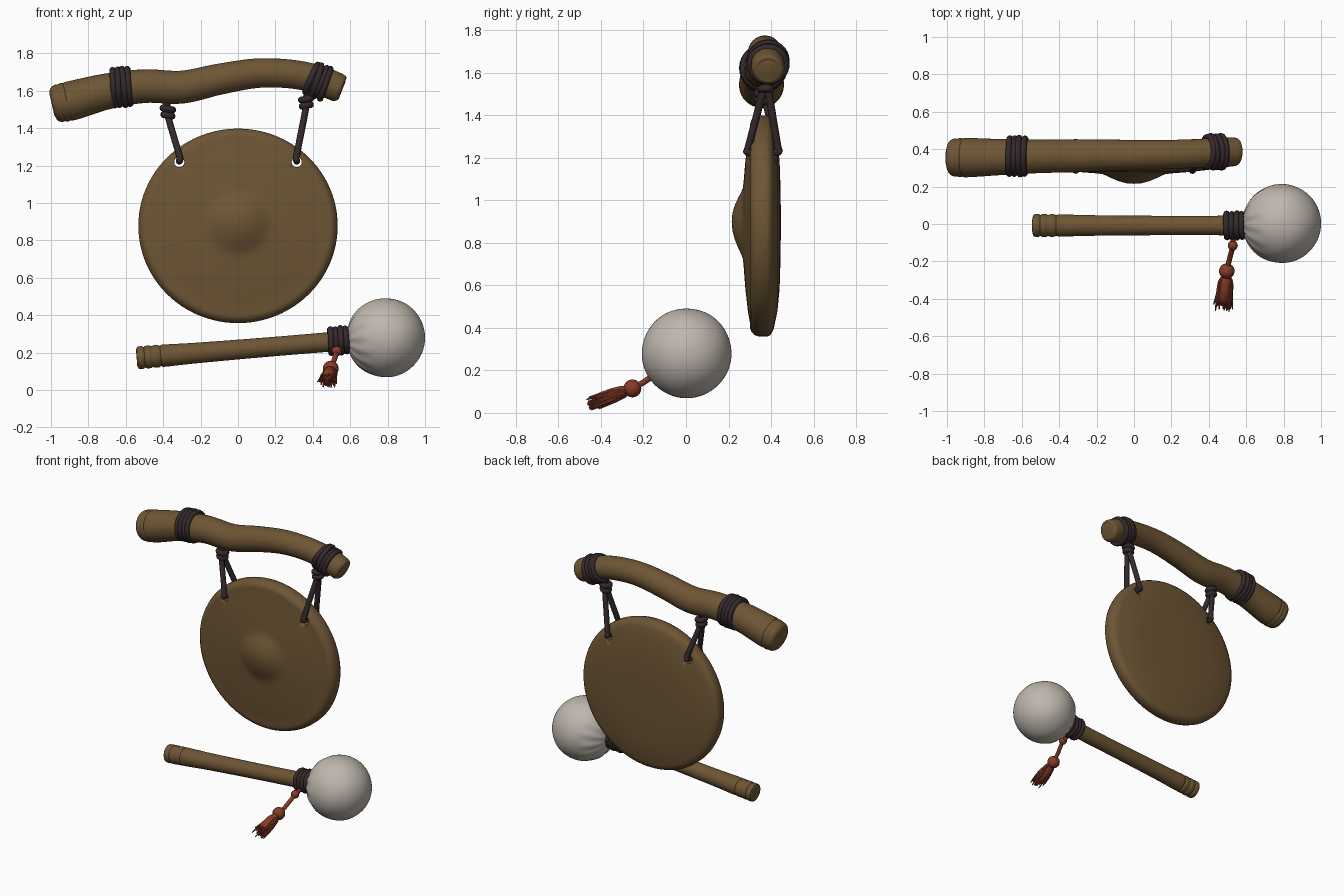
import bpy, bmesh, math, random
from mathutils import Vector

if "Cube" in bpy.data.objects:
    bpy.data.objects.remove(bpy.data.objects["Cube"])

random.seed(4)


def material(name, rgb):
    m = bpy.data.materials.new(name)
    m.diffuse_color = (*rgb, 1)
    m.use_nodes = True
    m.node_tree.nodes["Principled BSDF"].inputs["Base Color"].default_value = m.diffuse_color
    return m


BRONZE = material("brown_wood_and_bronze", (0.155, 0.092, 0.035))
CORD = material("dark_cord", (0.034, 0.022, 0.024))
FELT = material("pale_felt", (0.52, 0.47, 0.42))
RED = material("red_tassel", (0.24, 0.045, 0.02))


def smooth_path(pts, steps):
    """Catmull-Rom through points of any dimension."""
    p = [Vector(q) for q in pts]
    p = [2 * p[0] - p[1]] + p + [2 * p[-1] - p[-2]]
    out = []
    for a, b, c, d in zip(p, p[1:], p[2:], p[3:]):
        for s in range(steps):
            t = s / steps
            out.append(0.5 * (2 * b + (c - a) * t + (2 * a - 5 * b + 4 * c - d) * t * t
                              + (3 * b - a - 3 * c + d) * t ** 3))
    return out + [p[-2]]


def sweep(bm, pts, sides=12, axis=None, factor=None):
    """Round tube through (x, y, z, radius) points; a fixed axis makes it a lathe."""
    pos = [Vector(p[:3]) for p in pts]
    n, rings = None, []
    for i, p in enumerate(pts):
        t = axis or (pos[min(i + 1, len(pos) - 1)] - pos[max(i - 1, 0)]).normalized()
        if n is None:
            n = t.orthogonal()
        n = (n - t * n.dot(t)).normalized()
        b = t.cross(n)
        ring = []
        for k in range(sides):
            a = math.tau * k / sides
            r = p[3] * (factor(i / (len(pts) - 1), a) if factor else 1)
            ring.append(bm.verts.new(pos[i] + (n * math.cos(a) + b * math.sin(a)) * r))
        rings.append(ring)
    for u, v in zip(rings, rings[1:]):
        for k in range(sides):
            j = (k + 1) % sides
            bm.faces.new((u[k], u[j], v[j], v[k]))
    bm.faces.new(rings[0][::-1])
    bm.faces.new(rings[-1])


def torus(bm, centre, axis, R, r, n=32, m=10):
    axis = Vector(axis).normalized()
    u = axis.orthogonal().normalized()
    v = axis.cross(u)
    g = []
    for i in range(n):
        a = math.tau * i / n
        d = u * math.cos(a) + v * math.sin(a)
        g.append([bm.verts.new(Vector(centre) + d * (R + r * math.cos(math.tau * j / m))
                               + axis * r * math.sin(math.tau * j / m)) for j in range(m)])
    for i in range(n):
        h = (i + 1) % n
        for j in range(m):
            k = (j + 1) % m
            bm.faces.new((g[i][j], g[h][j], g[h][k], g[i][k]))


def ball(bm, c, r):
    sweep(bm, [(c[0], c[1], c[2] - r * math.cos(math.pi * i / 12), max(r * math.sin(math.pi * i / 12), 0.0005))
               for i in range(13)], 16, Vector((0, 0, 1)))


def finish(name, bm, mat, angle=40):
    bmesh.ops.recalc_face_normals(bm, faces=bm.faces)
    me = bpy.data.meshes.new(name)
    bm.to_mesh(me)
    bm.free()
    me.materials.append(mat)
    ob = bpy.data.objects.new(name, me)
    bpy.context.collection.objects.link(ob)
    bpy.ops.object.select_all(action='DESELECT')
    ob.select_set(True)
    bpy.context.view_layer.objects.active = ob
    bpy.ops.object.shade_smooth_by_angle(angle=math.radians(angle))
    return ob


def carve(pts, grooves, depth=0.007):
    """Cut thin grooves around a swept stick at given x positions."""
    for p in pts:
        p[3] -= sum(depth * math.exp(-((p[0] - g) / 0.006) ** 2) for g in grooves)
    return pts


# Curved carrying beam
bm = bmesh.new()
beam = smooth_path([(-0.995, .355, 1.525, .06), (-0.982, .355, 1.528, .09), (-0.95, .355, 1.535, .103),
                    (-0.88, .355, 1.55, .105), (-0.7, .358, 1.597, .096), (-0.5, .362, 1.625, .09),
                    (-0.3, .365, 1.62, .088), (-0.1, .368, 1.662, .083), (0.1, .37, 1.694, .079),
                    (0.28, .375, 1.69, .077), (0.42, .382, 1.663, .077), (0.5, .385, 1.632, .078),
                    (0.538, .386, 1.615, .076), (0.553, .386, 1.608, .066), (0.558, .386, 1.606, .045)], 14)
sweep(bm, carve(beam, (-0.945, -0.915), .004), 36)
finish("beam", bm, BRONZE)

# Gong disc with raised boss, lathed front to back around y
profile = [(.0005, .215), (.04, .218), (.08, .229), (.115, .244), (.145, .259), (.165, .267), (.2, .271),
           (.3, .279), (.4, .291), (.465, .302), (.48, .302), (.495, .306), (.512, .322), (.52, .345),
           (.52, .38), (.512, .397), (.49, .41), (.475, .414), (.4, .43), (.3, .44), (.15, .445), (.0005, .446)]
bm = bmesh.new()
sweep(bm, [(0, y, 0, r) for r, y in profile], 96, Vector((0, 1, 0)))
for v in bm.verts:
    r = math.hypot(v.co.x, v.co.z)
    v.co.x *= 1.025
    v.co.z += 0.878 + 0.022 * max(0, 1 - r / 0.4)
gong = finish("gong", bm, BRONZE)

# Drill the two hanging holes
bm = bmesh.new()
for s in (-1, 1):
    sweep(bm, [(s * .314, .2, 1.219, .027), (s * .314, .55, 1.219, .027)], 20)
drill = finish("hole_cutter", bm, CORD)
drill.hide_render = True
mod = gong.modifiers.new("holes", 'BOOLEAN')
mod.operation = 'DIFFERENCE'
mod.object = drill
bpy.context.view_layer.objects.active = gong
bpy.ops.object.modifier_apply(modifier=mod.name)
bpy.data.objects.remove(drill)

# Hanging cords: a loop through each hole, gathered by a knot
for name, s, kx, ky, kz in (("left_cord", -1, -.375, .362, 1.487), ("right_cord", 1, .365, .375, 1.54)):
    bm = bmesh.new()
    hx = s * .314
    loop = [(kx, ky - .008, kz + .03, .018), (kx, ky - .012, kz - .02, .018), (hx, .295, 1.255, .018),
            (hx, .288, 1.228, .018), (hx, .315, 1.224, .018), (hx, .40, 1.224, .018),
            (hx, .434, 1.228, .018), (hx, .43, 1.255, .018), (kx, ky + .012, kz - .02, .018),
            (kx, ky + .008, kz + .03, .018)]
    sweep(bm, smooth_path(loop, 6), 12)
    for dz, R in ((-.018, .022), (.016, .026)):
        torus(bm, (kx, ky, kz + dz), (-s * .2, 0, 1), R, .019, 24)
    sweep(bm, [(kx, ky, kz, .02), (kx + s * .01, ky, kz + .08, .02)], 12)
    finish(name, bm, CORD)


def wrap(name, centre, axis, R, r, count, pitch, slant=0.0):
    """Row of cord turns around a stick."""
    bm = bmesh.new()
    axis = Vector(axis).normalized()
    for i in range(count):
        wobble = Vector((0, random.uniform(-slant, slant), random.uniform(-slant, slant)))
        torus(bm, Vector(centre) + axis * (i - (count - 1) / 2) * pitch,
              axis + wobble, R + random.uniform(-.003, .003), r)
    return finish(name, bm, CORD)


wrap("left_beam_wrap", (-.625, .363, 1.62), (1, 0, .08), .095, .017, 4, .027, .03)
wrap("right_beam_wrap", (.43, .386, 1.652), (.93, 0, -.36), .082, .017, 4, .026, .08)

# Mallet handle with grooved grip
bm = bmesh.new()


def on_axis(x):
    return 0.172 + (x + 0.54) * 0.083


grip = [(-.542, .04), (-.537, .054), (-.52, .061), (-.4, .06), (-.2, .055), (.2, .052), (.6, .053)]
grip = smooth_path([(x, -.008, on_axis(x), r) for x, r in grip], 24)
sweep(bm, carve(grip, (-.5, -.458, -.415), .006), 28)
finish("mallet_handle", bm, BRONZE)

# Padded mallet head, pleated where it is gathered at the neck
axis = Vector((1, 0, .083)).normalized()
centre = Vector((.79, .003, .28))
head = [(*(centre - axis * .21 * math.cos(t)), max(.0005, .211 * math.sin(t)))
        for t in [.3 + (math.pi - .3) * i / 40 for i in range(41)]]
bm = bmesh.new()
sweep(bm, head, 84, axis, lambda t, a: 1 + .05 * max(0, 1 - t / .33) * math.cos(14 * a)
      + .006 * math.sin(5 * a + 9 * t) * math.sin(8 * t))
finish("mallet_head", bm, FELT, 60)

# Neck binding
wrap("mallet_neck_wrap", (.537, -.008, .265), (1, 0, .083), .062, .017, 4, .027, .04)

# Tassel: knot, cord, bead and a fanned skirt of threads
bm = bmesh.new()
bead = Vector((.496, -.252, .115))
ball(bm, (.528, -.115, .208), .027)
ball(bm, bead, .042)
sweep(bm, smooth_path([(.53, -.07, .22, .014), (.525, -.13, .195, .014), (.51, -.19, .15, .014),
                       (*bead, .014)], 5), 10)
down = Vector((-.02, -.21, -.078)).normalized()
side, lift = Vector((1, 0, 0)), Vector((0, -.35, .94))
sweep(bm, [(*(bead + down * d), r) for d, r in ((.02, .02), (.045, .03), (.1, .036), (.16, .036), (.18, .02))], 14)
for i in range(40):
    a = i * 2.4
    q = math.sqrt((i + .5) / 40)
    out = side * math.cos(a) * q + lift * math.sin(a) * q * .7
    end = .205 + random.uniform(-.03, .025)
    path = [(.02, .015, .005), (.06, .032, .009), (.13, .041, .009), (end, .052, .003)]
    pts = [(*(bead + down * d + out * w + side * random.uniform(-.004, .004)), r) for d, w, r in path]
    pts = [(x, y, max(z, r + .005), r) for x, y, z, r in pts]
    sweep(bm, smooth_path(pts, 4), 7)
finish("tassel", bm, RED)
